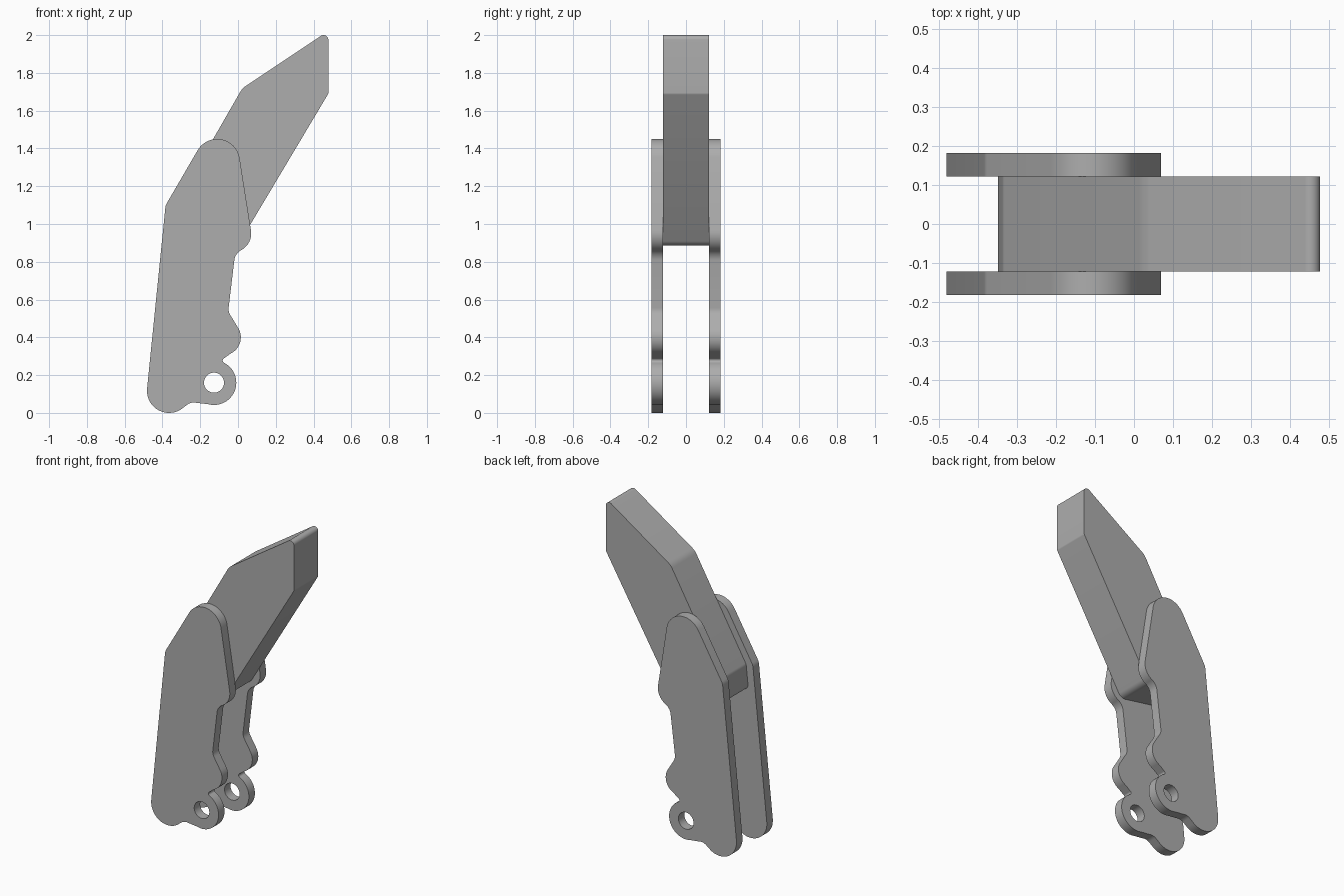
import bpy
from math import cos, sin, radians, pi

cube = bpy.data.objects.get("Cube")
if cube:
    bpy.data.objects.remove(cube, do_unlink=True)

# Single grey finish
grey = bpy.data.materials.new("mid_grey")
grey.use_nodes = True
colour = (0.42, 0.42, 0.42, 1)
grey.diffuse_color = colour
grey.node_tree.nodes["Principled BSDF"].inputs["Base Color"].default_value = colour


def outline(arcs):
    """Join arcs (centre x, centre z, radius, start, end in degrees) by straight lines."""
    points = []
    for cx, cz, r, start, end in arcs:
        steps = max(3, round(abs(end - start) / 7))
        for i in range(steps + 1):
            a = radians(start + (end - start) * i / steps)
            points.append((cx + r * cos(a), cz + r * sin(a)))
    return points


def slab(name, loops, y, thickness):
    """Extrude closed x-z loops along y; inner loops become holes."""
    curve = bpy.data.curves.new(name + "_profile", "CURVE")
    curve.dimensions = "2D"
    curve.fill_mode = "BOTH"
    curve.extrude = thickness / 2
    for loop in loops:
        spline = curve.splines.new("POLY")
        spline.points.add(len(loop) - 1)
        for point, (x, z) in zip(spline.points, loop):
            point.co = (x, z, 0, 1)
        spline.use_cyclic_u = True
    obj = bpy.data.objects.new(name, curve)
    obj.rotation_euler = (pi / 2, 0, 0)
    obj.location.y = y
    bpy.context.collection.objects.link(obj)
    bpy.ops.object.select_all(action="DESELECT")
    obj.select_set(True)
    bpy.context.view_layer.objects.active = obj
    bpy.ops.object.convert(target="MESH")
    obj = bpy.context.object
    obj.data.materials.clear()
    obj.data.materials.append(grey)

    # Weld caps to walls and face everything outward
    bpy.ops.object.mode_set(mode="EDIT")
    bpy.ops.mesh.select_all(action="SELECT")
    bpy.ops.mesh.remove_doubles(threshold=0.0001)
    bpy.ops.mesh.normals_make_consistent(inside=False)
    bpy.ops.object.mode_set(mode="OBJECT")
    bpy.ops.object.shade_smooth_by_angle(angle=radians(30))
    return obj


# Side plate outline, clockwise from the bottom lobe
plate = outline([
    (-0.365, 0.117, 0.117, -55, -186),   # heel
    (-0.325, 1.08, 0.06, 174, 149),      # shoulder
    (-0.11, 1.33, 0.12, 149, 10),        # rounded top
    (-0.03, 0.95, 0.10, 10, -60),        # upper lobe
    (0.05, 0.80, 0.07, 120, 174),        # waist top
    (0.01, 0.55, 0.06, 174, 214),        # waist bottom
    (-0.08, 0.40, 0.095, 34, -65),       # middle lobe
    (-0.068, 0.277, 0.013, 115, 235),    # notch
    (-0.127, 0.16, 0.118, 63, -105),     # pin eye
    (-0.235, 0.0, 0.055, 75, 125),       # hollow under the heel
])
pin_hole = outline([(-0.127, 0.16, 0.053, 0, 350)])

for name, side in (("front_side_plate", -1), ("back_side_plate", 1)):
    slab(name, [plate, pin_hole], side * 0.152, 0.06)

# Solid arm held between the plates
arm = outline([
    (-0.32, 0.965, 0.03, -100, -186),    # lower rear corner
    (-0.298, 1.08, 0.04, 174, 149),      # upper rear corner
    (0.09, 1.655, 0.09, 149, 123),       # bend
    (0.453, 1.975, 0.025, 123, 0),       # tip
    (0.458, 1.695, 0.02, 0, -31),        # underside of tip
    (-0.03, 0.935, 0.05, -31, -100),     # lower front corner
])
slab("arm", [arm], 0, 0.243)
